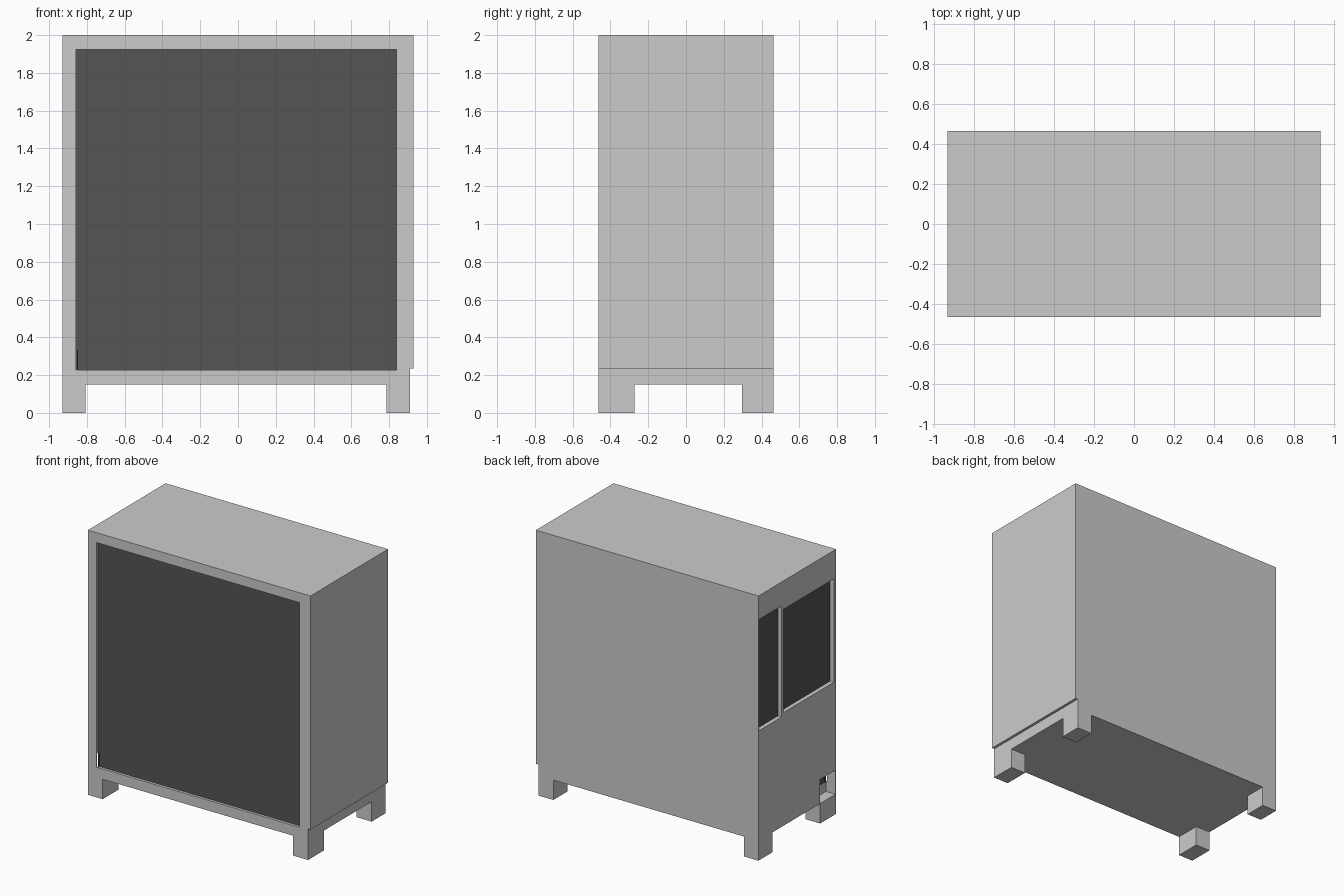
import bpy

if "Cube" in bpy.data.objects:
    bpy.data.objects.remove(bpy.data.objects["Cube"])

# Shared extents of the cabinet
X0, X1, Y0, Y1, H = -0.93, 0.93, -0.463, 0.463, 2.0
FOOT_Z = 0.15
SIDE_X = 0.91          # base is narrower than the right side cladding

dark = bpy.data.materials.new("dark_panel")
dark.diffuse_color = (0.09, 0.09, 0.09, 1)
dark.use_nodes = True
dark.node_tree.nodes["Principled BSDF"].inputs["Base Color"].default_value = dark.diffuse_color


def box(name, x, y, z, mat=None):
    """Axis-aligned box from three (min, max) ranges."""
    verts = [(a, b, c) for a in x for b in y for c in z]
    faces = [(0, 1, 3, 2), (4, 6, 7, 5), (0, 4, 5, 1),
             (2, 3, 7, 6), (0, 2, 6, 4), (1, 5, 7, 3)]
    mesh = bpy.data.meshes.new(name)
    mesh.from_pydata(verts, [], faces)
    ob = bpy.data.objects.new(name, mesh)
    bpy.context.collection.objects.link(ob)
    if mat:
        mesh.materials.append(mat)
    return ob


def cut(target, name, x, y, z):
    """Subtract a box from the target with a boolean modifier."""
    cutter = box(name + "_cutter", x, y, z)
    cutter.hide_render = True
    cutter.display_type = 'WIRE'
    mod = target.modifiers.new(name, 'BOOLEAN')
    mod.operation = 'DIFFERENCE'
    mod.solver = 'EXACT'
    mod.object = cutter


body = box("cabinet_body", (X0, X1), (Y0, Y1), (0, H))

# Step under the right side cladding
cut(body, "right_step", (SIDE_X, 1.2), (-1, 1), (-0.2, 0.235))

# Two crossing channels leave four feet
cut(body, "foot_gap_x", (-0.807, 0.785), (-1, 1), (-0.3, FOOT_Z))
cut(body, "foot_gap_y", (-1.3, 1.3), (-0.273, 0.296), (-0.4, FOOT_Z))

# Recessed front panel
px, pz = (-0.858, 0.838), (0.228, 1.925)
depth = 0.022
cut(body, "front_recess", px, (-1, Y0 + depth), pz)
box("front_panel", px, (Y0 + depth - 0.002, Y0 + depth + 0.002), pz, dark)

# Recesses in the left side: name, y range, z range, depth
recesses = [
    ("rear_window", (0.187, 0.457), (0.98, 1.82), 0.033),
    ("front_window", (-0.437, 0.162), (1.005, 1.785), 0.033),
    ("lower_slot", (-0.457, -0.271), (FOOT_Z, 0.333), 0.08),
]
for name, y, z, d in recesses:
    cut(body, name + "_recess", (-1.5, X0 + d), y, z)
    z_panel = (0.225, z[1]) if name == "lower_slot" else z
    box(name + "_panel", (X0 + d - 0.002, X0 + d + 0.002), y, z_panel, dark)
